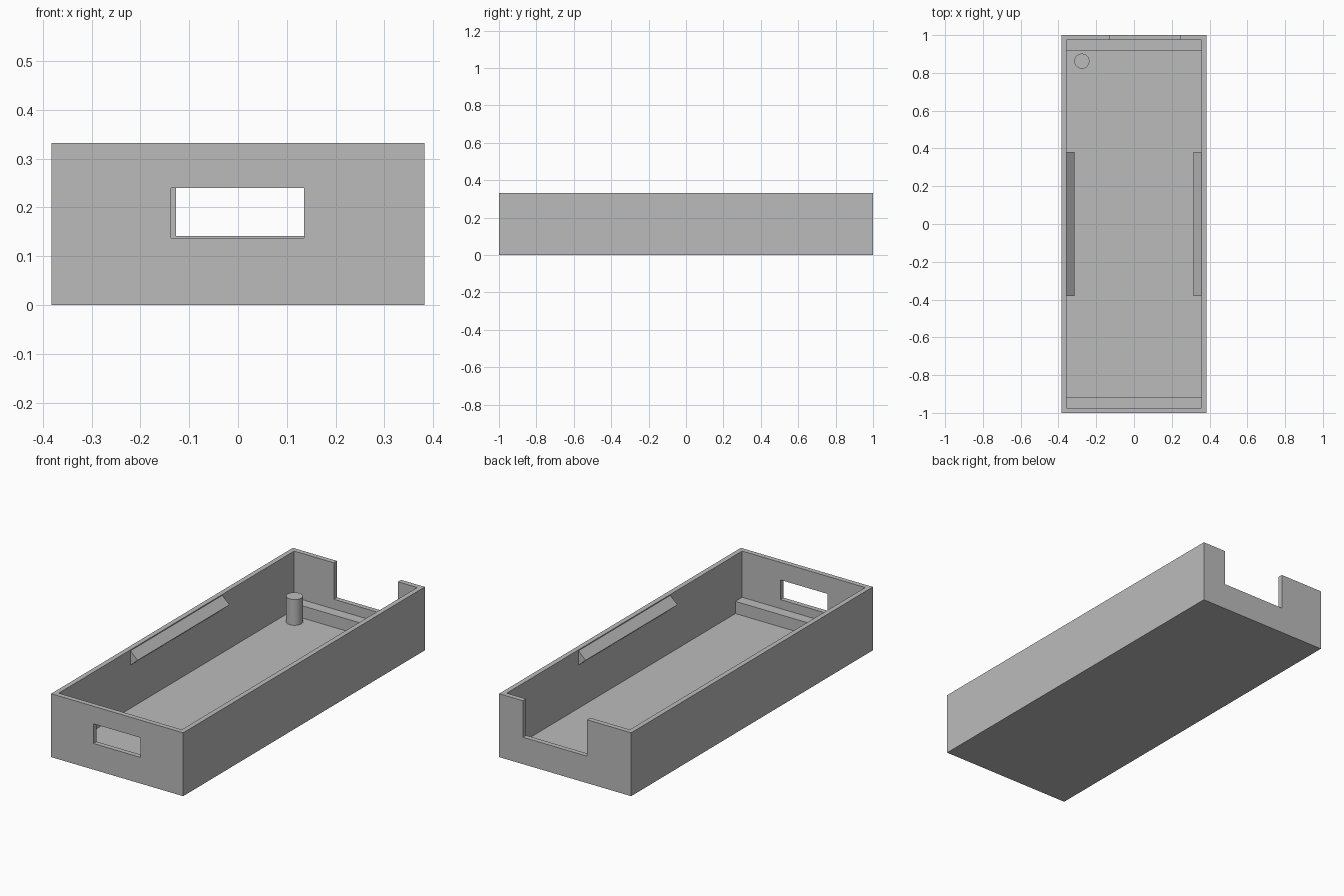
import bpy, bmesh, math
from mathutils import Matrix, Vector

cube = bpy.data.objects.get("Cube")
if cube:
    bpy.data.objects.remove(cube, do_unlink=True)

W, L, H, T = 0.765, 2.0, 0.332, 0.026    # width, length, height, wall thickness
IX, IY = W / 2 - T, L / 2 - T            # inner half sizes
BITE = 0.005                             # how far fittings sink into the walls

grey = bpy.data.materials.new("plain_grey")
grey.use_nodes = True
grey.diffuse_color = (0.5, 0.5, 0.5, 1)
bsdf = next(n for n in grey.node_tree.nodes if n.type == "BSDF_PRINCIPLED")
bsdf.inputs["Base Color"].default_value = grey.diffuse_color


def finish(name, bm):
    bmesh.ops.recalc_face_normals(bm, faces=bm.faces)
    mesh = bpy.data.meshes.new(name)
    bm.to_mesh(mesh)
    bm.free()
    mesh.materials.append(grey)
    obj = bpy.data.objects.new(name, mesh)
    bpy.context.collection.objects.link(obj)
    return obj


def box(name, lo, hi):
    lo, hi = Vector(lo), Vector(hi)
    bm = bmesh.new()
    bmesh.ops.create_cube(bm, size=1, matrix=Matrix.Translation((lo + hi) / 2)
                          @ Matrix.Diagonal((*(hi - lo), 1)))
    return finish(name, bm)


def cut(target, cutter):
    mod = target.modifiers.new("cut", "BOOLEAN")
    mod.operation, mod.solver, mod.object = "DIFFERENCE", "EXACT", cutter
    cutter.hide_render = True
    bpy.context.view_layer.objects.active = target
    bpy.ops.object.modifier_apply(modifier=mod.name)
    bpy.data.objects.remove(cutter, do_unlink=True)


# Open tray with a front window and a notch in the back wall
tray = box("tray", (-W / 2, -L / 2, 0), (W / 2, L / 2, H))
cut(tray, box("cavity_cutter", (-IX, -IY, T), (IX, IY, H + 0.1)))
cut(tray, box("window_cutter", (-0.137, -1.1, 0.137), (0.135, -0.95, 0.24)))
cut(tray, box("notch_cutter", (-0.127, 0.95, 0.141), (0.245, 1.1, H + 0.1)))

# Low ledges across both ends
for name, side in (("front_ledge", -1), ("back_ledge", 1)):
    ys = sorted((side * 0.918, side * (IY + BITE)))
    box(name, (-IX - BITE, ys[0], T - BITE), (IX + BITE, ys[1], 0.09))

# Triangular snap rails along the side walls
for name, side in (("right_rail", -1), ("left_rail", 1)):
    bm = bmesh.new()
    profile = [(IX + BITE, 0.327), (IX, 0.327), (IX - 0.041, 0.288),
               (IX, 0.252), (IX + BITE, 0.252)]
    face = bm.faces.new([bm.verts.new((side * x, -0.38, z)) for x, z in profile])
    ext = bmesh.ops.extrude_face_region(bm, geom=[face])
    bmesh.ops.translate(bm, vec=(0, 0.76, 0), verts=[
        v for v in ext["geom"] if isinstance(v, bmesh.types.BMVert)])
    finish(name, bm)

# Locating peg in the back corner
bm = bmesh.new()
base, top = T - BITE, 0.161
bmesh.ops.create_cone(bm, cap_ends=True, segments=40, radius1=0.04, radius2=0.04,
                      depth=top - base,
                      matrix=Matrix.Translation((-0.276, 0.862, (base + top) / 2)))
peg = finish("peg", bm)
bpy.ops.object.select_all(action="DESELECT")
peg.select_set(True)
bpy.context.view_layer.objects.active = peg
bpy.ops.object.shade_smooth_by_angle(angle=math.radians(30))
